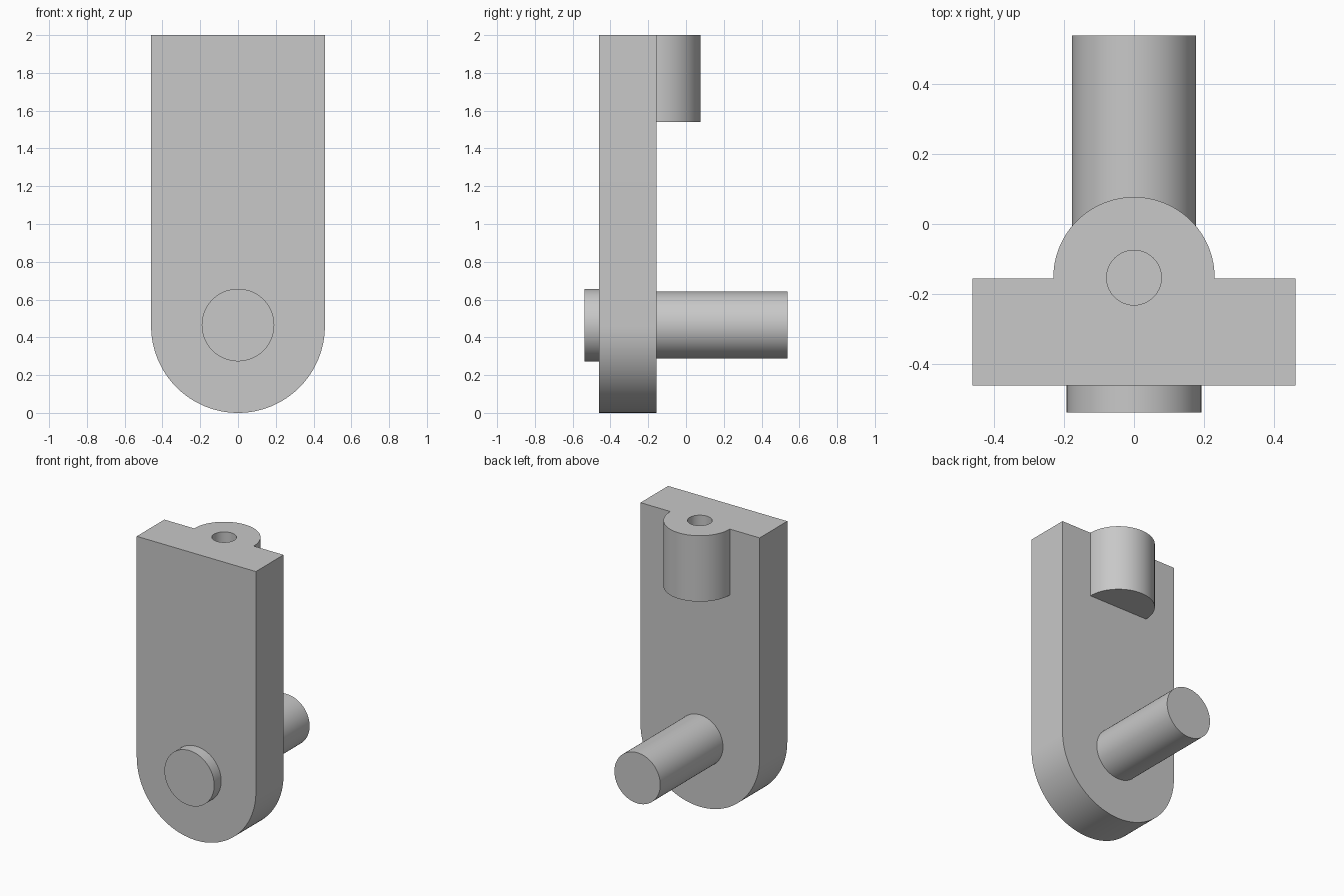
import bpy
from math import pi, cos, sin, radians

if "Cube" in bpy.data.objects:
    bpy.data.objects.remove(bpy.data.objects["Cube"], do_unlink=True)

GREY = (0.58, 0.58, 0.58, 1)
grey = bpy.data.materials.new("plain grey")
grey.use_nodes = True
grey.diffuse_color = GREY
grey.node_tree.nodes["Principled BSDF"].inputs["Base Color"].default_value = GREY

FRONT, BACK = -0.46, -0.155   # faces of the plate
RADIUS = 0.46                 # rounded lower end
PIN_Z = 0.465


def cylinder(name, radius, start, end, centre, axis):
    """Cylinder from start to end along Y (centre = z) or Z (centre = y)."""
    mid = (start + end) / 2
    along_y = axis == "Y"
    bpy.ops.mesh.primitive_cylinder_add(
        vertices=96, radius=radius, depth=end - start,
        location=(0, mid, centre) if along_y else (0, centre, mid),
        rotation=(pi / 2 if along_y else 0, 0, 0))
    obj = bpy.context.object
    obj.name = name
    obj.data.materials.append(grey)
    return obj


def boolean(target, tool, operation):
    mod = target.modifiers.new(operation.lower(), "BOOLEAN")
    mod.operation, mod.object, mod.solver = operation, tool, "EXACT"
    bpy.context.view_layer.objects.active = target
    bpy.ops.object.modifier_apply(modifier=mod.name)
    bpy.data.objects.remove(tool, do_unlink=True)


# Plate with square top and semicircular bottom
outline = [(RADIUS, 2), (-RADIUS, 2)]
outline += [(RADIUS * cos(pi + pi * i / 64), RADIUS + RADIUS * sin(pi + pi * i / 64))
            for i in range(65)]
n = len(outline)
verts = [(x, y, z) for y in (FRONT, BACK) for x, z in outline]
faces = [tuple(reversed(range(n))), tuple(range(n, 2 * n))]
faces += [(i, (i + 1) % n, (i + 1) % n + n, i + n) for i in range(n)]
mesh = bpy.data.meshes.new("bracket_plate")
mesh.from_pydata(verts, [], faces)
mesh.materials.append(grey)
plate = bpy.data.objects.new("bracket_plate", mesh)
bpy.context.collection.objects.link(plate)
bpy.context.view_layer.objects.active = plate
bpy.ops.object.select_all(action="DESELECT")
plate.select_set(True)
bpy.ops.object.mode_set(mode="EDIT")
bpy.ops.mesh.select_all(action="SELECT")
bpy.ops.mesh.normals_make_consistent(inside=False)
bpy.ops.object.mode_set(mode="OBJECT")

# Boss at the top of the back, with a blind hole
boolean(plate, cylinder("boss", 0.23, 1.54, 2, -0.153, "Z"), "UNION")
boolean(plate, cylinder("hole_cutter", 0.078, 1.62, 2.1, -0.153, "Z"), "DIFFERENCE")

# Pin behind and its wider head in front
pin = cylinder("pin", 0.177, BACK - 0.02, 0.537, PIN_Z, "Y")
head = cylinder("pin_head", 0.192, -0.537, FRONT + 0.02, PIN_Z, "Y")

# Smooth round walls, sharp rims
bpy.ops.object.select_all(action="DESELECT")
for obj in (plate, pin, head):
    obj.select_set(True)
bpy.context.view_layer.objects.active = plate
bpy.ops.object.shade_smooth_by_angle(angle=radians(30))
